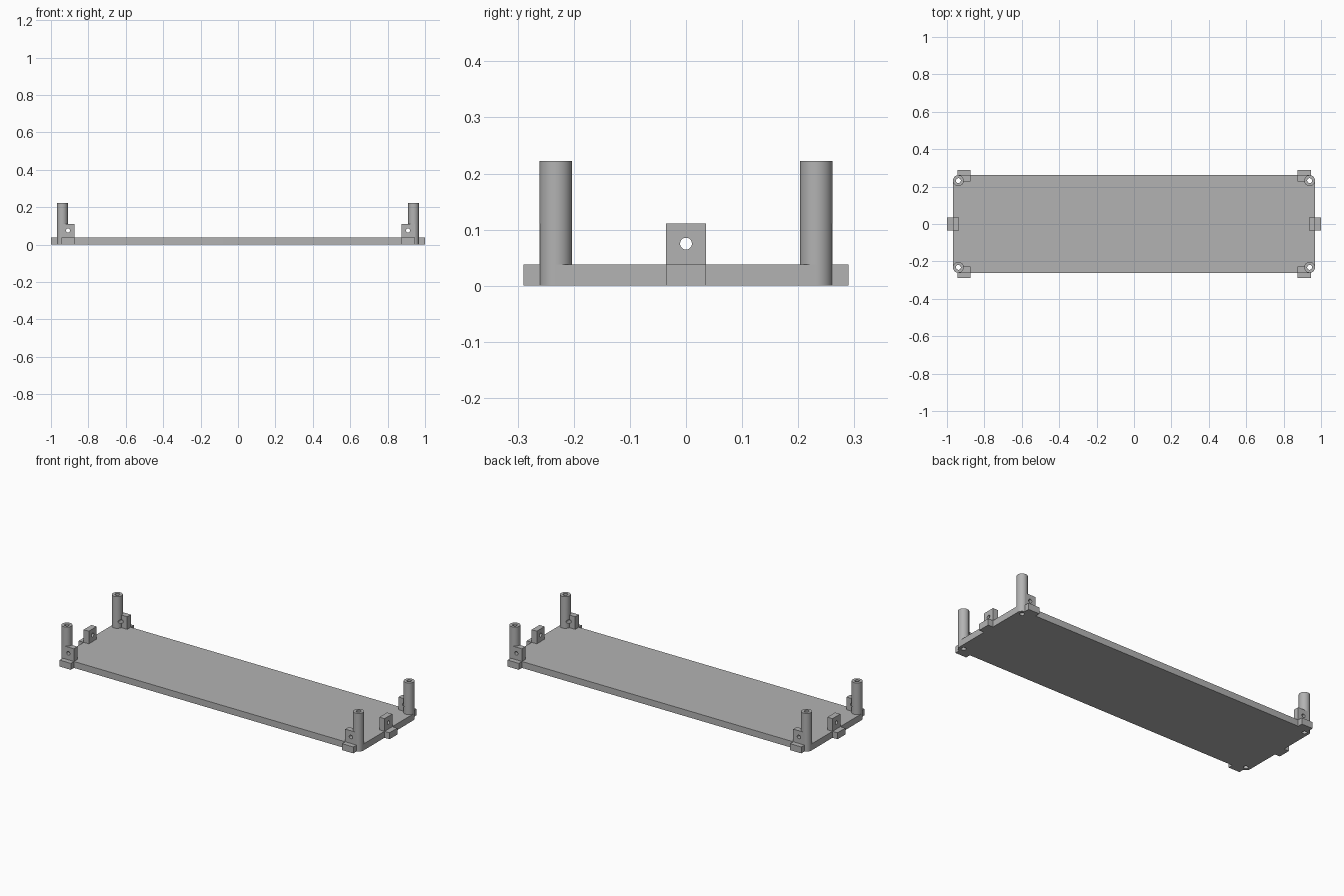
import bpy, bmesh, math

if "Cube" in bpy.data.objects:
    bpy.data.objects.remove(bpy.data.objects["Cube"])

PX, PY, T = 0.968, 0.261, 0.0375      # plate half sizes and thickness
CX, CY, R = 0.939, 0.232, 0.029       # post centres and radius
BORE, PIN = 0.013, 0.0105             # post bore and tab hole radii
TAB_X, HALF, TAB_Z = 0.909, 0.036, 0.111

grey = bpy.data.materials.new("grey")
grey.diffuse_color = (0.45, 0.45, 0.45, 1)
grey.use_nodes = True
grey.node_tree.nodes["Principled BSDF"].inputs["Base Color"].default_value = grey.diffuse_color


def finish(name, bm):
    bmesh.ops.recalc_face_normals(bm, faces=bm.faces)
    mesh = bpy.data.meshes.new(name)
    bm.to_mesh(mesh)
    bm.free()
    ob = bpy.data.objects.new(name, mesh)
    bpy.context.collection.objects.link(ob)
    mesh.materials.append(grey)
    return ob


def prism(name, outline, z0, z1):
    bm = bmesh.new()
    face = bm.faces.new([bm.verts.new((x, y, z0)) for x, y in outline])
    top = bmesh.ops.extrude_face_region(bm, geom=[face])["geom"]
    verts = [v for v in top if isinstance(v, bmesh.types.BMVert)]
    bmesh.ops.translate(bm, verts=verts, vec=(0, 0, z1 - z0))
    return finish(name, bm)


def box(name, x0, x1, y0, y1, z0, z1):
    return prism(name, [(x0, y0), (x1, y0), (x1, y1), (x0, y1)], z0, z1)


def arc(cx, cy, r, start, sweep, n):
    return [(cx + r * math.cos(start + sweep * i / n),
             cy + r * math.sin(start + sweep * i / n)) for i in range(n + 1)]


def rod(name, x, y, r, z0, z1):
    return prism(name, arc(x, y, r, 0, 2 * math.pi, 40)[:-1], z0, z1)


def cut(ob, cutters):
    for c in cutters:
        mod = ob.modifiers.new("hole", 'BOOLEAN')
        mod.operation, mod.solver, mod.object = 'DIFFERENCE', 'EXACT', c
        bpy.context.view_layer.objects.active = ob
        bpy.ops.object.modifier_apply(modifier=mod.name)


corners = [(1, 1), (-1, 1), (-1, -1), (1, -1)]

# Cutters: vertical post bores, cross holes along y and one along x
bores = {c: rod("bore_cutter", c[0] * CX, c[1] * CY, BORE, -0.1, 0.4) for c in corners}
pins = {}
for s in (1, -1):
    pins[s] = rod("pin_cutter", 0, 0, PIN, -0.5, 0.5)
    pins[s].rotation_euler = (math.pi / 2, 0, 0)
    pins[s].location = (s * TAB_X, 0, 0.075)
end_pin = rod("end_pin_cutter", 0, 0, PIN, -1.5, 1.5)
end_pin.rotation_euler = (0, math.pi / 2, 0)
end_pin.location = (0, 0, 0.075)
cutters = list(bores.values()) + list(pins.values()) + [end_pin]
bpy.context.view_layer.update()

# Base plate with rounded corners
outline = []
for i, (sx, sy) in enumerate(corners):
    outline += arc(sx * CX, sy * CY, R, i * math.pi / 2, math.pi / 2, 10)
plate = prism("base_plate", outline, 0, T)
cut(plate, bores.values())
parts = [plate]

# Corner posts and the tabs beside them
for sx, sy in corners:
    post = rod("corner_post", sx * CX, sy * CY, R, T, 0.222)
    cut(post, [bores[sx, sy], pins[sx]])
    x0, x1 = sx * TAB_X - HALF, sx * TAB_X + HALF
    tab = box("corner_tab", x0, x1, *sorted((sy * 0.228, sy * PY)), T, TAB_Z)
    cut(tab, [bores[sx, sy], pins[sx]])
    ledge = box("corner_ledge", x0, x1, *sorted((sy * 0.256, sy * 0.29)), 0, T)
    parts += [post, tab, ledge]

# Tabs in the middle of the short ends
for s in (1, -1):
    tab = box("end_tab", *sorted((s * 0.935, s * PX)), -HALF, HALF, T, TAB_Z)
    cut(tab, [end_pin])
    ledge = box("end_ledge", *sorted((s * PX, s * 1.0)), -HALF, HALF, 0, T)
    parts += [tab, ledge]

for c in cutters:
    bpy.data.objects.remove(c)

# Smooth the round walls, keep hard edges
for ob in parts:
    bpy.ops.object.select_all(action='DESELECT')
    ob.select_set(True)
    bpy.context.view_layer.objects.active = ob
    bpy.ops.object.shade_smooth_by_angle(angle=math.radians(30))
